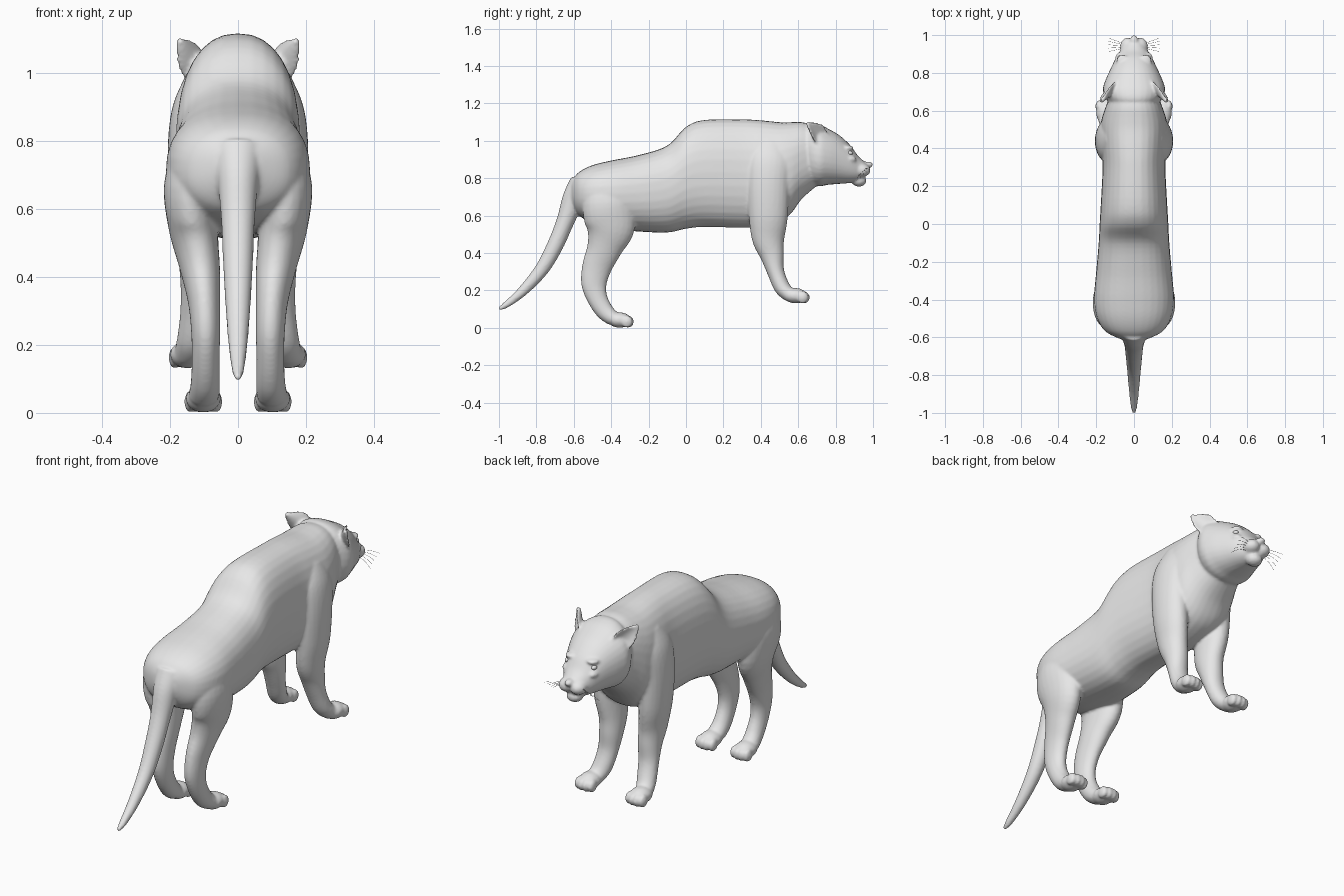
import bpy, bmesh
from math import sin, cos, pi
from mathutils import Vector, Matrix

cube = bpy.data.objects.get("Cube")
if cube:
    bpy.data.objects.remove(cube, do_unlink=True)

grey = bpy.data.materials.new("light grey")
grey.use_nodes = True
colour = (0.8, 0.8, 0.8, 1)
grey.diffuse_color = colour
grey.node_tree.nodes["Principled BSDF"].inputs["Base Color"].default_value = colour

SIDES = (-1, 1)
body_bm = bmesh.new()


def resample(rows, steps=5):
    """Smooth curve through rows of numbers."""
    rows = [Vector(r) for r in rows]
    out = []
    for i in range(len(rows) - 1):
        a, b = rows[max(i - 1, 0)], rows[i]
        c, d = rows[i + 1], rows[min(i + 2, len(rows) - 1)]
        for k in range(steps):
            t = k / steps
            out.append(b + (c - a) * t / 2 + (a * 2 - b * 5 + c * 4 - d) * t**2 / 2
                       + (b * 3 - a - c * 3 + d) * t**3 / 2)
    return out + [rows[-1]]


def skin(bm, rings):
    """Closed tube through rings of points."""
    loops = [[bm.verts.new(p) for p in ring] for ring in rings]
    n = len(loops[0])
    faces = [bm.faces.new((a[i], a[(i + 1) % n], b[(i + 1) % n], b[i]))
             for a, b in zip(loops, loops[1:]) for i in range(n)]
    faces += [bm.faces.new(loops[0]), bm.faces.new(loops[-1])]
    bmesh.ops.recalc_face_normals(bm, faces=faces)


def rounded(angle, power):
    c, s = cos(angle), sin(angle)
    return (abs(c) ** (2 / power) * (1 if c > 0 else -1),
            abs(s) ** (2 / power) * (1 if s > 0 else -1))


def trunk(rows, power, n=32):
    """Upright sections given as y, top, bottom, half width."""
    rings = []
    for y, top, bottom, half in resample(rows):
        ring = [rounded(2 * pi * i / n + 0.01, power) for i in range(n)]
        rings.append([(half * u, y, (top + bottom) / 2 + (top - bottom) / 2 * v) for u, v in ring])
    skin(body_bm, rings)


def limb(rows, side=1, n=24):
    """Sections across a path given as x, y, z, width radius, depth radius."""
    rows = resample(rows)
    rings = []
    for i, (x, y, z, rx, rn) in enumerate(rows):
        a, b = rows[max(i - 1, 0)], rows[min(i + 1, len(rows) - 1)]
        tangent = Vector((0, b[1] - a[1], b[2] - a[2])).normalized()
        across = Vector((0, -tangent.z, tangent.y))
        angles = [2 * pi * k / n for k in range(n)]
        rings.append([Vector((side * (x + rx * cos(t)), y, z)) + across * rn * sin(t) for t in angles])
    skin(body_bm, rings)


def ball(bm, centre, radii):
    bmesh.ops.create_uvsphere(bm, u_segments=24, v_segments=16, radius=1,
                              matrix=Matrix.Translation(centre) @ Matrix.Diagonal((*radii, 1)))


def ear(side):
    """Pointed ear, cupped outward and forward."""
    along = Vector((0.54, -0.54, 0.65)).normalized()
    facing = Vector((1, 1, 0)).normalized()
    wide = along.cross(facing)
    rings = []
    for t, r in resample([(-0.4, 0.045), (0, 0.055), (0.3, 0.053), (0.65, 0.034), (1, 0.007)]):
        ring = []
        for k in range(20):
            c, s = cos(pi * k / 10), sin(pi * k / 10)
            p = Vector((0.125, 0.71, 1.03)) + along * 0.105 * t
            p += wide * r * c + facing * (0.011 * s + 0.5 * r * c * c - 0.01)
            ring.append((side * p.x, p.y, p.z))
        rings.append(ring)
    skin(body_bm, rings)


def make_object(name, bm):
    mesh = bpy.data.meshes.new(name)
    bm.to_mesh(mesh)
    bm.free()
    mesh.materials.append(grey)
    obj = bpy.data.objects.new(name, mesh)
    bpy.context.collection.objects.link(obj)
    mesh.shade_smooth()
    return obj


# Torso and neck
trunk([(-.61, .79, .66, .07), (-.57, .835, .60, .15), (-.5, .87, .56, .195),
       (-.4, .895, .53, .212), (-.25, .925, .515, .2), (-.1, .975, .51, .187),
       (0, 1.075, .53, .182), (.1, 1.112, .54, .176), (.3, 1.115, .535, .166),
       (.4, 1.11, .54, .172), (.5, 1.1, .57, .178), (.56, 1.1, .61, .17),
       (.62, 1.1, .69, .15), (.7, 1.08, .76, .12)], 2.3)

# Head tapering to the muzzle
trunk([(.62, 1.08, .82, .1), (.66, 1.1, .77, .145), (.71, 1.09, .757, .165),
       (.76, 1.065, .765, .152), (.82, 1.03, .77, .125), (.88, .975, .775, .096),
       (.92, .92, .785, .072), (.96, .885, .81, .045)], 2.2)
ball(body_bm, (0, .925, .786), (.042, .04, .031))
ball(body_bm, (0, .972, .872), (.022, .028, .018))
for s in SIDES:
    ball(body_bm, (s * .032, .94, .843), (.042, .047, .036))
    ball(body_bm, (s * .06, .862, .962), (.034, .035, .014))
    ball(body_bm, (s * .075, .875, .902), (.025, .035, .02))
    ear(s)

# Tail
limb([(0, -.55, .76, .085, .08), (0, -.6, .69, .062, .062), (0, -.645, .57, .05, .048),
      (0, -.7, .44, .044, .044), (0, -.77, .315, .037, .038), (0, -.87, .2, .028, .028),
      (0, -.96, .125, .018, .018), (0, -1, .102, .009, .009)])

# Legs and paws
for s in SIDES:
    limb([(.11, .46, 1.0, .04, .07), (.128, .45, .9, .065, .115), (.14, .44, .77, .067, .112),
          (.132, .44, .6, .068, .105), (.118, .44, .48, .062, .088), (.113, .46, .39, .057, .065),
          (.118, .48, .3, .052, .046), (.13, .515, .215, .05, .043), (.145, .56, .17, .045, .036)], s)
    limb([(.12, -.42, .8, .065, .1), (.14, -.42, .67, .078, .135), (.132, -.405, .54, .072, .132),
          (.113, -.435, .43, .06, .095), (.1, -.475, .33, .048, .08), (.095, -.492, .24, .043, .069),
          (.095, -.475, .16, .041, .055), (.096, -.435, .09, .043, .048), (.1, -.39, .05, .046, .04)], s)
    for x, y, z in ((.148, .585, .172), (.102, -.355, .042)):
        ball(body_bm, (s * x, y, z), (.052, .062, .041))
        for offset in (-.038, -.013, .013, .038):
            reach = .05 - abs(offset) * .3
            ball(body_bm, (s * x + offset, y + reach, z - .009), (.018, .031, .033))

# Fuse the parts into one soft skin
body = make_object("body", body_bm)
bpy.context.view_layer.objects.active = body
remesh = body.modifiers.new("fuse", 'REMESH')
remesh.mode = 'VOXEL'
remesh.voxel_size = 0.0075
remesh.use_smooth_shade = True
soften = body.modifiers.new("soften", 'SMOOTH')
soften.factor = 0.5
soften.iterations = 6
for name in ("fuse", "soften"):
    bpy.ops.object.modifier_apply(modifier=name)

# Eyes and whiskers
for s, label in zip(SIDES, ("right", "left")):
    eye = bmesh.new()
    ball(eye, (s * .077, .874, .935), (.013, .018, .012))
    make_object(label + "_eye", eye)
    for i in range(5):
        curve = bpy.data.curves.new(label + "_whisker", 'CURVE')
        curve.dimensions = '3D'
        curve.bevel_depth = 0.0008
        curve.bevel_resolution = 0
        line = curve.splines.new('POLY')
        line.points.add(6)
        for k, point in enumerate(line.points):
            t = k / 6
            point.co = (s * (.055 + .08 * t), .955 - .006 * i + (.03 - .012 * i) * t,
                        .85 - .008 * i + .012 * t - (.02 + .006 * i) * t * t, 1)
        curve.materials.append(grey)
        whisker = bpy.data.objects.new(label + "_whisker", curve)
        bpy.context.collection.objects.link(whisker)
